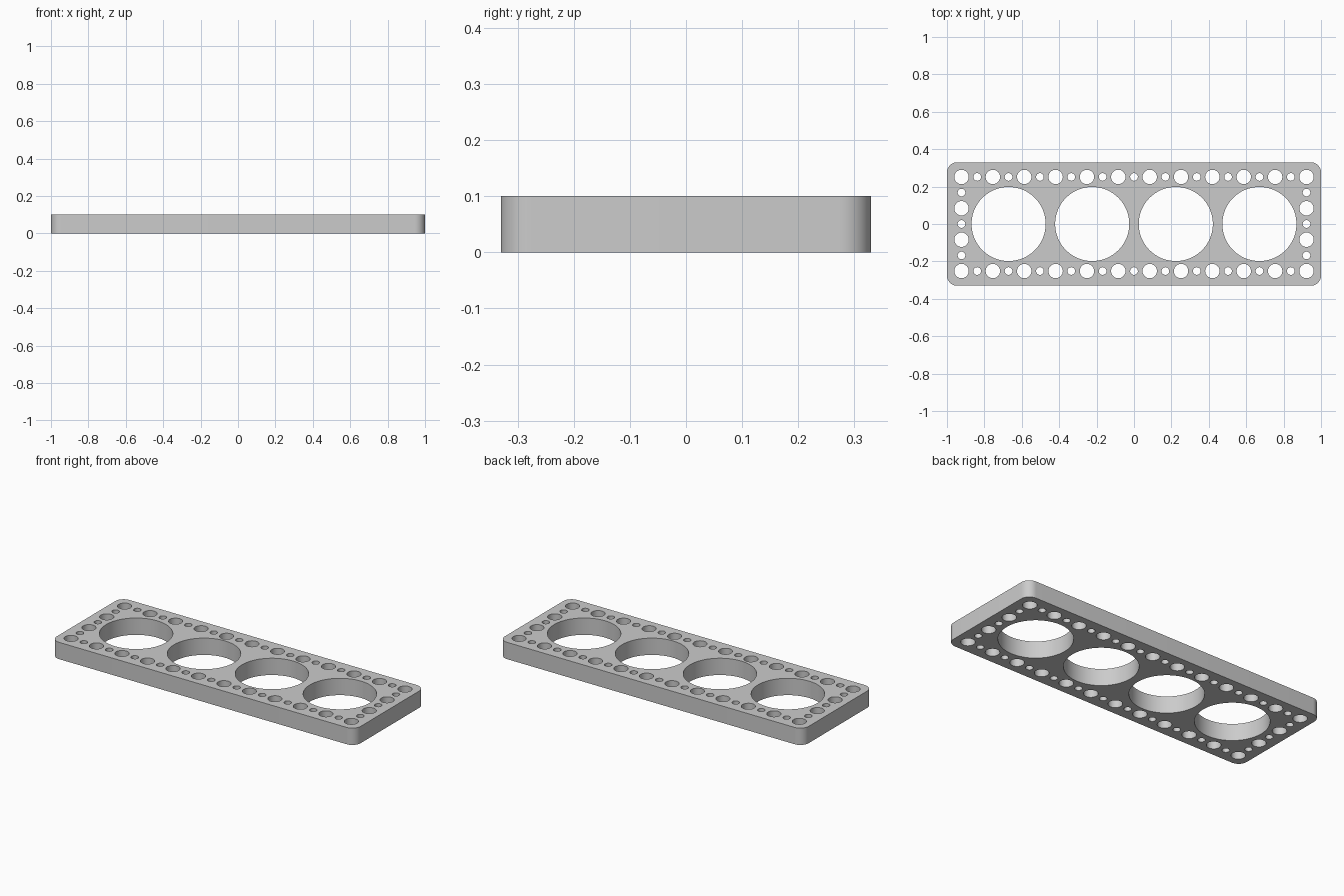
import bpy, bmesh
from math import sin, cos, pi

cube = bpy.data.objects.get("Cube")
if cube:
    bpy.data.objects.remove(cube, do_unlink=True)

HALF_X, HALF_Y, HEIGHT, CORNER = 1.0, 0.33, 0.1, 0.055
PITCH = 0.1677            # spacing between neighbouring large pin holes
COLS, ROWS = 12, 4        # large pin holes along each side

# Plain grey material
grey = bpy.data.materials.new("plain_grey")
grey.use_nodes = True
colour = (0.6, 0.6, 0.6, 1)
grey.diffuse_color = colour
grey.node_tree.nodes["Principled BSDF"].inputs["Base Color"].default_value = colour

# Flat profile: outline and holes are closed splines, extruded to the plate height
profile = bpy.data.curves.new("plate_profile", "CURVE")
profile.dimensions = "2D"
profile.fill_mode = "BOTH"
profile.extrude = HEIGHT / 2


def add_loop(points):
    spline = profile.splines.new("POLY")
    spline.points.add(len(points) - 1)
    for p, (x, y) in zip(spline.points, points):
        p.co = (x, y, 0, 1)
    spline.use_cyclic_u = True


def arc(cx, cy, r, start, sweep, steps):
    return [(cx + r * cos(start + sweep * i / steps),
             cy + r * sin(start + sweep * i / steps)) for i in range(steps + 1)]


def add_hole(x, y, r, sides):
    add_loop(arc(x, y, r, 0, -2 * pi, sides)[:-1])


# Rounded outline
outline = []
for k, (sx, sy) in enumerate([(1, 1), (-1, 1), (-1, -1), (1, -1)]):
    outline += arc(sx * (HALF_X - CORNER), sy * (HALF_Y - CORNER),
                   CORNER, k * pi / 2, pi / 2, 12)
add_loop(outline)

# Four large openings
for i in range(4):
    add_hole((i - 1.5) * 0.447, 0, 0.198, 96)

# Border of alternating large and small pin holes
nx, ny = 2 * COLS - 1, 2 * ROWS - 1
for i in range(nx):
    for j in range(ny):
        if i in (0, nx - 1) or j in (0, ny - 1):
            radius = 0.0385 if (i + j) % 2 == 0 else 0.0205
            add_hole((i - (nx - 1) / 2) * PITCH / 2,
                     (j - (ny - 1) / 2) * PITCH / 2, radius, 32)

# Turn the profile into one closed mesh
plate = bpy.data.objects.new("perforated_plate", profile)
bpy.context.collection.objects.link(plate)
plate.location.z = HEIGHT / 2
bpy.ops.object.select_all(action="DESELECT")
plate.select_set(True)
bpy.context.view_layer.objects.active = plate
bpy.ops.object.convert(target="MESH")
plate = bpy.context.object
plate.name = "perforated_plate"

bm = bmesh.new()
bm.from_mesh(plate.data)
bmesh.ops.remove_doubles(bm, verts=bm.verts, dist=0.0001)
bmesh.ops.recalc_face_normals(bm, faces=bm.faces)
bm.to_mesh(plate.data)
bm.free()

plate.data.materials.clear()
plate.data.materials.append(grey)
bpy.ops.object.shade_smooth_by_angle(angle=pi / 6)
